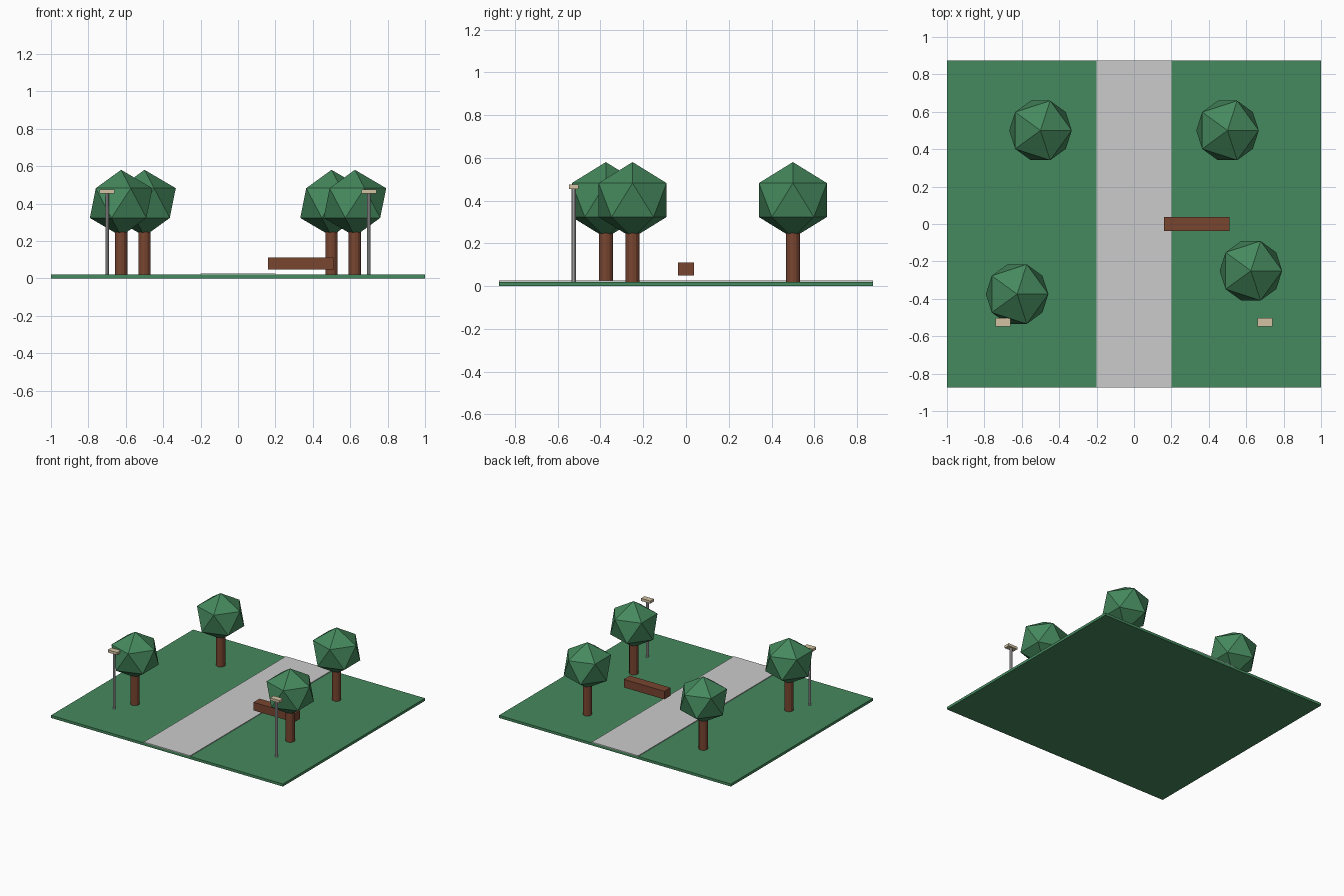
import bpy

if "Cube" in bpy.data.objects:
    bpy.data.objects.remove(bpy.data.objects["Cube"])


def material(name, rgb):
    m = bpy.data.materials.new(name)
    m.diffuse_color = (*rgb, 1)
    m.use_nodes = True
    m.node_tree.nodes["Principled BSDF"].inputs["Base Color"].default_value = m.diffuse_color
    return m


GREEN = material("leaf_green", (0.06, 0.25, 0.11))
BROWN = material("wood_brown", (0.19, 0.06, 0.03))
CREAM = material("lamp_cream", (0.65, 0.54, 0.36))


def finish(name, mat):
    ob = bpy.context.object
    ob.name = name
    if mat:
        ob.data.materials.append(mat)
    return ob


def box(name, lo, hi, mat=None):
    bpy.ops.mesh.primitive_cube_add(size=1, location=[(a + b) / 2 for a, b in zip(lo, hi)])
    bpy.context.object.scale = [b - a for a, b in zip(lo, hi)]
    return finish(name, mat)


def post(name, x, y, z0, z1, radius, sides, mat=None):
    bpy.ops.mesh.primitive_cylinder_add(vertices=sides, radius=radius, depth=z1 - z0,
                                        location=(x, y, (z0 + z1) / 2))
    return finish(name, mat)


# Lawn and the path lying on it
box("lawn", (-1, -0.875, 0), (1, 0.875, 0.02), GREEN)
box("path", (-0.2, -0.875, 0.02), (0.2, 0.875, 0.026))

# Trees: round trunk and faceted crown
for i, (x, y) in enumerate([(-0.5, 0.5), (0.5, 0.5), (-0.625, -0.375), (0.625, -0.25)], 1):
    post(f"tree_trunk_{i}", x, y, 0.02, 0.27, 0.033, 12, BROWN)
    bpy.ops.mesh.primitive_ico_sphere_add(subdivisions=1, radius=0.187, location=(x, y, 0.403))
    bpy.context.object.scale.z = 0.95
    finish(f"tree_crown_{i}", GREEN)

# Bench beam beside the path
box("bench", (0.16, -0.0375, 0.049), (0.51, 0.0375, 0.112), BROWN)

# Pair of street lamps
for side, x in (("left", -0.7), ("right", 0.7)):
    post(f"lamp_pole_{side}", x, -0.525, 0.02, 0.46, 0.01, 10)
    box(f"lamp_head_{side}", (x - 0.04, -0.547, 0.455), (x + 0.04, -0.503, 0.475), CREAM)
